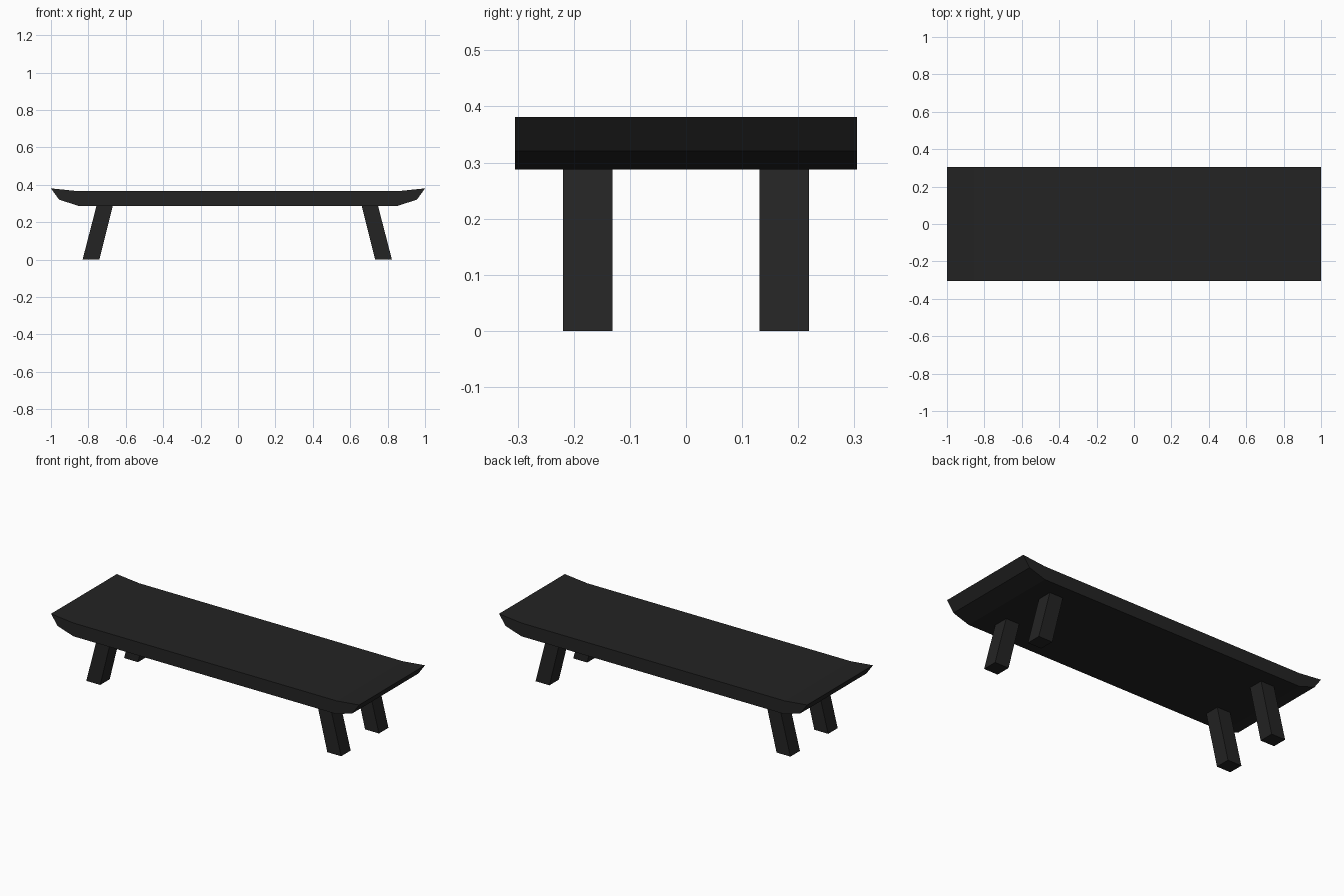
import bpy, bmesh

if "Cube" in bpy.data.objects:
    bpy.data.objects.remove(bpy.data.objects["Cube"])

black = bpy.data.materials.new("black lacquered wood")
black.diffuse_color = (0.017, 0.017, 0.017, 1)
black.use_nodes = True
black.node_tree.nodes["Principled BSDF"].inputs["Base Color"].default_value = black.diffuse_color


def extrude_y(name, profile, y0, y1):
    """Extrude an (x, z) profile from y0 to y1."""
    bm = bmesh.new()
    face = bm.faces.new([bm.verts.new((x, y0, z)) for x, z in profile])
    ext = bmesh.ops.extrude_face_region(bm, geom=[face])
    verts = [v for v in ext["geom"] if isinstance(v, bmesh.types.BMVert)]
    bmesh.ops.translate(bm, verts=verts, vec=(0, y1 - y0, 0))
    bmesh.ops.recalc_face_normals(bm, faces=bm.faces)
    mesh = bpy.data.meshes.new(name)
    bm.to_mesh(mesh)
    bm.free()
    mesh.materials.append(black)
    obj = bpy.data.objects.new(name, mesh)
    bpy.context.collection.objects.link(obj)
    return obj


# Table top with upturned, undercut ends
half = [(0.855, 0.288), (0.957, 0.321), (1.0, 0.381), (0.855, 0.366)]
extrude_y("table_top", half + [(-x, z) for x, z in reversed(half)], -0.305, 0.305)

# Splayed legs, wider apart at the floor
for side, sx, shift in (("left", -1, -0.004), ("right", 1, -0.004)):
    foot = [(0.737, 0.0), (0.827, 0.0), (0.752, 0.29), (0.665, 0.29)]
    profile = [(sx * x + shift, z) for x, z in foot]
    for end, y in (("front", -0.175), ("back", 0.175)):
        extrude_y(f"{end}_{side}_leg", profile, y - 0.044, y + 0.044)
